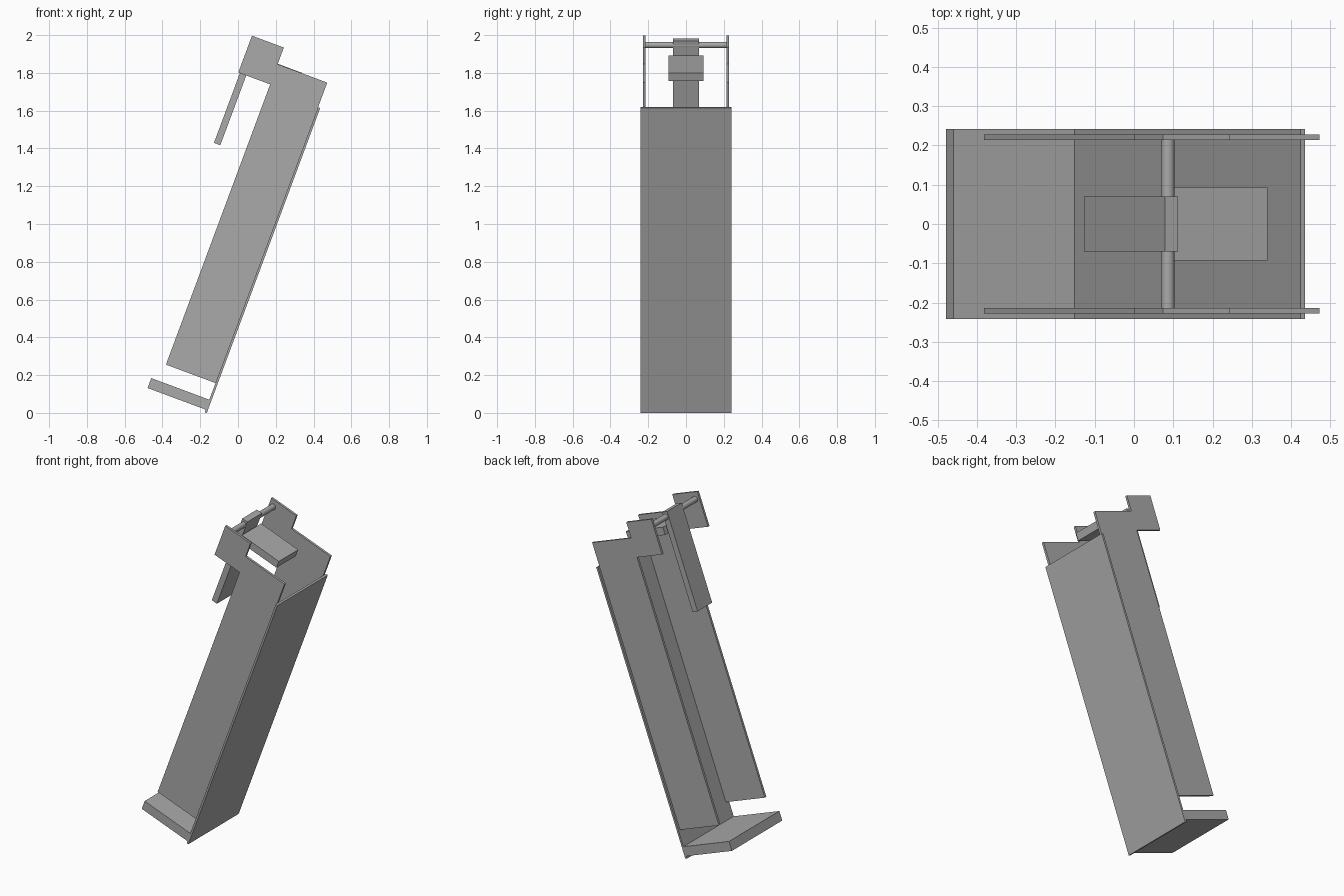
import bpy
import bmesh
from math import radians
from mathutils import Matrix, Vector

cube = bpy.data.objects.get("Cube")
if cube:
    bpy.data.objects.remove(cube, do_unlink=True)

grey = bpy.data.materials.new("plain grey")
grey.use_nodes = True
grey.diffuse_color = (0.4, 0.4, 0.4, 1)
grey.node_tree.nodes["Principled BSDF"].inputs["Base Color"].default_value = (0.4, 0.4, 0.4, 1)

# The whole body leans: parts are laid out upright, then tilted about the lower back edge
LEAN = Matrix.Translation((-0.165, 0, 0)) @ Matrix.Rotation(radians(20.4), 4, 'Y')


def finish(name, bm):
    bmesh.ops.recalc_face_normals(bm, faces=bm.faces)
    bm.transform(LEAN)
    mesh = bpy.data.meshes.new(name)
    bm.to_mesh(mesh)
    bm.free()
    mesh.materials.append(grey)
    obj = bpy.data.objects.new(name, mesh)
    bpy.context.collection.objects.link(obj)
    return obj


def slab(name, outline, y0, y1):
    """Extrude an x-z outline from y0 to y1."""
    bm = bmesh.new()
    face = bm.faces.new([bm.verts.new((x, y0, z)) for x, z in outline])
    new = bmesh.ops.extrude_face_region(bm, geom=[face])["geom"]
    bmesh.ops.translate(bm, vec=Vector((0, y1 - y0, 0)),
                        verts=[v for v in new if isinstance(v, bmesh.types.BMVert)])
    return finish(name, bm)


def box(name, x0, x1, half_width, z0, z1):
    return slab(name, [(x0, z0), (x1, z0), (x1, z1), (x0, z1)], -half_width, half_width)


# Back panel and foot plate
box("back_panel", -0.012, 0, 0.242, 0, 1.722)
box("foot_plate", -0.34, -0.012, 0.242, 0.014, 0.07)

# Thin side plates with a stepped hook at the top
side = [(-0.012, 0.164), (-0.012, 1.861), (-0.292, 1.861), (-0.292, 1.955),
        (-0.472, 1.955), (-0.472, 1.747), (-0.292, 1.747), (-0.292, 0.164)]
slab("right_side_plate", side, -0.228, -0.214)
slab("left_side_plate", side, 0.214, 0.228)

# Hanging flap and the block behind it
box("hanging_flap", -0.463, -0.427, 0.07, 1.353, 1.943)
box("counter_block", -0.42, -0.154, 0.093, 1.817, 1.863)

# Pivot rod between the side plates
bm = bmesh.new()
bmesh.ops.create_cone(bm, cap_ends=True, segments=24, radius1=0.017, radius2=0.017, depth=0.43,
                      matrix=Matrix.Translation((-0.443, 0, 1.913)) @ Matrix.Rotation(radians(90), 4, 'X'))
rod = finish("pivot_rod", bm)
bpy.context.view_layer.objects.active = rod
rod.select_set(True)
bpy.ops.object.shade_smooth_by_angle(angle=radians(40))
